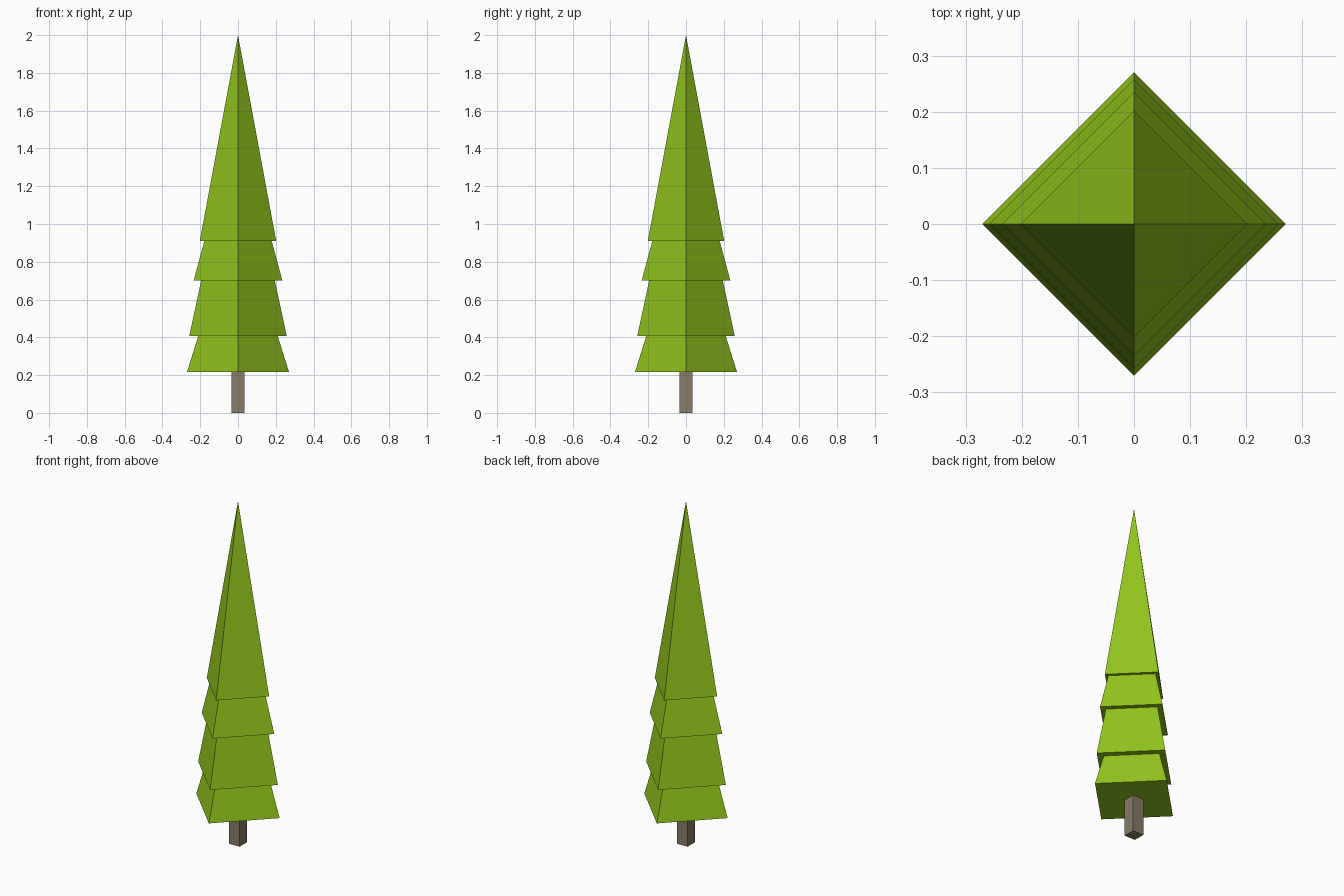
import bpy, bmesh
from math import cos, sin, pi

if "Cube" in bpy.data.objects:
    bpy.data.objects.remove(bpy.data.objects["Cube"])


def material(name, rgb):
    mat = bpy.data.materials.new(name)
    mat.diffuse_color = (*rgb, 1)
    mat.use_nodes = True
    mat.node_tree.nodes["Principled BSDF"].inputs["Base Color"].default_value = mat.diffuse_color
    return mat


def revolve(name, profile, mat, sides=4, turn=0.0):
    """Flat-faced closed solid from (radius, z) rings; optional apex at radius 0."""
    bm = bmesh.new()
    rings = []
    for r, z in profile:
        if r == 0:
            rings.append([bm.verts.new((0, 0, z))] * sides)
        else:
            rings.append([bm.verts.new((r * cos(turn + 2 * pi * i / sides),
                                        r * sin(turn + 2 * pi * i / sides), z))
                          for i in range(sides)])
    for low, high in zip(rings, rings[1:]):
        for i in range(sides):
            j = (i + 1) % sides
            corners = [low[i], low[j], high[j], high[i]]
            bm.faces.new(list(dict.fromkeys(corners)))
    for ring in (rings[0], rings[-1]):
        if len(set(ring)) > 2:
            bm.faces.new(ring)
    bmesh.ops.recalc_face_normals(bm, faces=bm.faces)
    mesh = bpy.data.meshes.new(name)
    bm.to_mesh(mesh)
    bm.free()
    mesh.materials.append(mat)
    obj = bpy.data.objects.new(name, mesh)
    bpy.context.collection.objects.link(obj)
    return obj


green = material("needles", (0.28, 0.55, 0.011))
brown = material("bark", (0.25, 0.20, 0.14))

# Foliage: four stepped tiers, each (base radius, base z, top radius)
tiers = [(0.27, 0.217, 0.21), (0.258, 0.408, 0.195),
         (0.235, 0.70, 0.178), (0.202, 0.911, 0)]
tops = [t[1] for t in tiers[1:]] + [2.0]
profile = []
for (base, z, top), z_top in zip(tiers, tops):
    profile += [(base, z), (top, z_top)]
revolve("foliage", profile, green)

# Trunk: square post, sides facing the axes
r = 0.035 * 2 ** 0.5
revolve("trunk", [(r, 0), (r, 0.217)], brown, turn=pi / 4)
